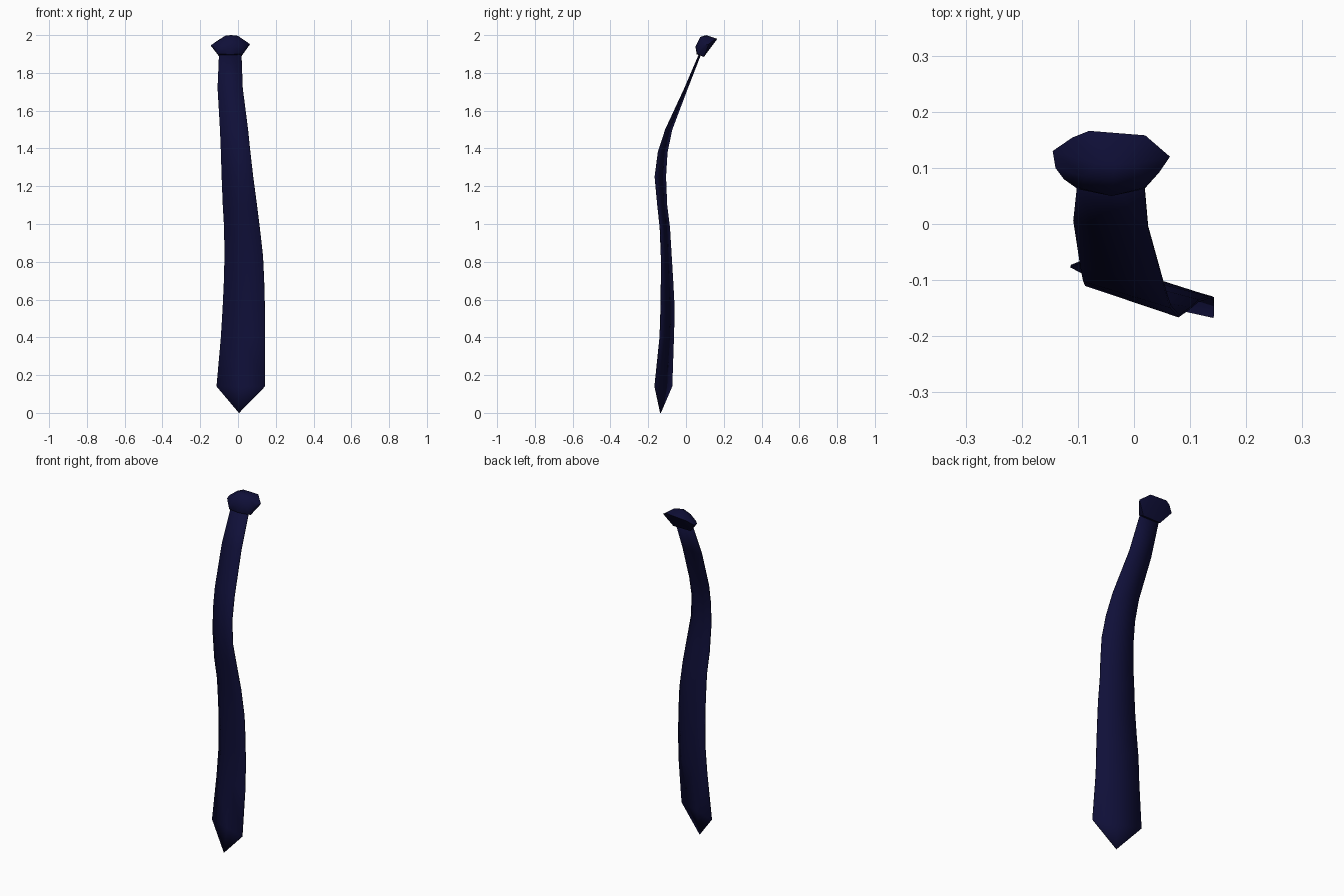
import bpy, bmesh

navy = bpy.data.materials.new("dark navy cloth")
navy.diffuse_color = (0.0048, 0.0048, 0.04, 1)


def finish(bm, name):
    bmesh.ops.recalc_face_normals(bm, faces=bm.faces)
    me = bpy.data.meshes.new(name)
    bm.to_mesh(me)
    bm.free()
    me.materials.append(navy)
    ob = bpy.data.objects.new(name, me)
    bpy.context.collection.objects.link(ob)
    return ob


# Blade: rows of (z, left x, left y, right x, right y), lofted into a thin cloth strip
rows = [
    (1.91, -0.10, 0.082, 0.018, 0.075),
    (1.72, -0.108, 0.008, 0.025, -0.006),
    (1.50, -0.095, -0.075, 0.053, -0.108),
    (1.38, -0.09, -0.10, 0.065, -0.147),
    (1.25, -0.086, -0.108, 0.08, -0.164),
    (1.10, -0.08, -0.102, 0.10, -0.15),
    (0.98, -0.073, -0.087, 0.115, -0.137),
    (0.83, -0.071, -0.078, 0.132, -0.131),
    (0.70, -0.074, -0.07, 0.138, -0.131),
    (0.55, -0.081, -0.062, 0.142, -0.133),
    (0.40, -0.09, -0.066, 0.142, -0.138),
    (0.14, -0.113, -0.075, 0.142, -0.165),
]
bm = bmesh.new()
grid = []
for z, lx, ly, rx, ry in rows:
    grid.append([bm.verts.new((lx + (rx - lx) * t, ly + (ry - ly) * t, z)) for t in (0, 0.5, 1)])
for a, b in zip(grid, grid[1:]):
    for i in range(2):
        bm.faces.new((a[i], b[i], b[i + 1], a[i + 1]))
# pointed tip
tip = bm.verts.new((0.005, -0.135, 0.0))
for i in range(2):
    bm.faces.new((grid[-1][i], tip, grid[-1][i + 1]))
blade = finish(bm, "tie_blade")
mod = blade.modifiers.new("cloth thickness", 'SOLIDIFY')
mod.thickness = 0.005
mod.offset = 0

# Knot: faceted bulge through bottom, middle and top rings
knot_points = [
    (-0.10, 0.062, 1.90), (-0.04, 0.057, 1.898), (0.018, 0.062, 1.90),
    (-0.098, 0.095, 1.885), (0.016, 0.095, 1.885),
    (-0.145, 0.13, 1.945), (-0.14, 0.10, 1.94), (-0.125, 0.08, 1.94),
    (-0.09, 0.062, 1.935), (-0.04, 0.05, 1.94), (0.02, 0.065, 1.94),
    (0.045, 0.092, 1.945), (0.064, 0.12, 1.952),
    (-0.11, 0.154, 1.97), (-0.08, 0.166, 1.98), (0.02, 0.158, 1.982),
    (-0.09, 0.085, 1.978), (-0.037, 0.075, 1.99), (0.015, 0.085, 1.98),
    (-0.065, 0.107, 1.998), (-0.035, 0.107, 2.0), (0.0, 0.107, 1.996),
]
bm = bmesh.new()
for p in knot_points:
    bm.verts.new(p)
bmesh.ops.convex_hull(bm, input=bm.verts[:])
bmesh.ops.delete(bm, geom=[v for v in bm.verts if not v.link_faces], context='VERTS')
knot = finish(bm, "tie_knot")

# Soft shading on the knot
bpy.ops.object.select_all(action='DESELECT')
for ob in (knot, blade):
    ob.select_set(True)
bpy.context.view_layer.objects.active = knot
bpy.ops.object.shade_smooth_by_angle(angle=0.6)
